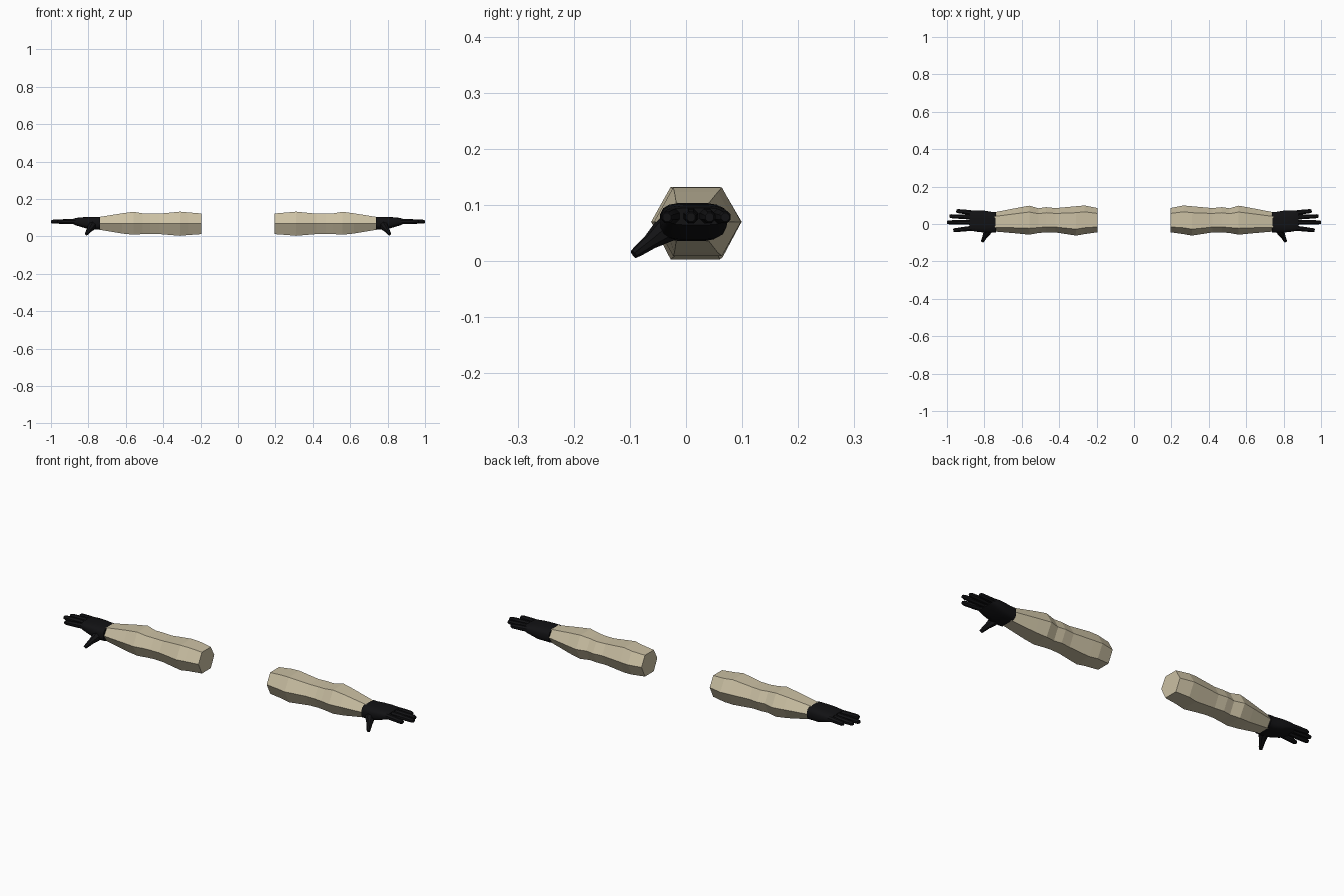
import bpy, bmesh, math
from mathutils import Vector

if "Cube" in bpy.data.objects:
    bpy.data.objects.remove(bpy.data.objects["Cube"])


def material(name, colour):
    m = bpy.data.materials.new(name)
    m.diffuse_color = (*colour, 1)
    m.use_nodes = True
    m.node_tree.nodes["Principled BSDF"].inputs["Base Color"].default_value = m.diffuse_color
    return m


CLOTH = material("beige cloth", (0.60, 0.53, 0.37))
GLOVE = material("black glove", (0.006, 0.006, 0.007))


def loft(name, rings, mat, smooth=False):
    """Skin a list of equal-length rings and close both ends."""
    bm = bmesh.new()
    loops = [[bm.verts.new(p) for p in ring] for ring in rings]
    n = len(loops[0])
    for a, b in zip(loops, loops[1:]):
        for i in range(n):
            j = (i + 1) % n
            bm.faces.new((a[i], a[j], b[j], b[i]))
    bm.faces.new(loops[0])
    bm.faces.new(loops[-1])
    bmesh.ops.recalc_face_normals(bm, faces=bm.faces)
    mesh = bpy.data.meshes.new(name)
    bm.to_mesh(mesh)
    bm.free()
    ob = bpy.data.objects.new(name, mesh)
    mesh.materials.append(mat)
    bpy.context.collection.objects.link(ob)
    if smooth:
        bpy.ops.object.select_all(action='DESELECT')
        ob.select_set(True)
        bpy.context.view_layer.objects.active = ob
        bpy.ops.object.shade_smooth_by_angle(angle=math.radians(40))
    return ob


def hexagon(x, y0, y1, z0, z1):
    a, b = y0 + 0.22 * (y1 - y0), y1 - 0.22 * (y1 - y0)
    return [(x, y0, 0.07), (x, a, z1), (x, b, z1), (x, y1, 0.07), (x, b, z0), (x, a, z0)]


def rounded(x, y0, y1, z0, z1, n=16, power=0.6):
    """Rounded box section across the arm."""
    pts = []
    for i in range(n):
        t = 2 * math.pi * (i + 0.5) / n
        c, s = math.cos(t), math.sin(t)
        pts.append((x, (y0 + y1) / 2 + (y1 - y0) / 2 * math.copysign(abs(c) ** power, c),
                    (z0 + z1) / 2 + (z1 - z0) / 2 * math.copysign(abs(s) ** power, s)))
    return pts


def tube(points, radii, n=8):
    """Rings square to a path."""
    pts = [Vector(p) for p in points]
    axis = (pts[-1] - pts[0]).normalized()
    u = axis.cross(Vector((0, 0, 1))).normalized()
    v = u.cross(axis)
    return [[p + r * (u * math.cos(a) + v * math.sin(a))
             for a in (2 * math.pi * (i + 0.5) / n for i in range(n))]
            for p, r in zip(pts, radii)]


# x, front edge, back edge, bottom, top
SLEEVE = [(0.195, -0.044, 0.085, 0.012, 0.122), (0.265, -0.054, 0.099, 0.007, 0.128),
          (0.31, -0.062, 0.095, 0.003, 0.132), (0.42, -0.045, 0.085, 0.012, 0.121),
          (0.47, -0.045, 0.090, 0.013, 0.121), (0.51, -0.048, 0.084, 0.012, 0.123),
          (0.56, -0.057, 0.098, 0.009, 0.131), (0.62, -0.051, 0.087, 0.015, 0.123),
          (0.745, -0.040, 0.063, 0.036, 0.103)]
PALM = [(0.738, -0.046, 0.066, 0.035, 0.104), (0.765, -0.047, 0.066, 0.035, 0.104),
        (0.80, -0.046, 0.072, 0.038, 0.104), (0.835, -0.043, 0.074, 0.049, 0.102),
        (0.865, -0.038, 0.073, 0.058, 0.099), (0.88, -0.034, 0.070, 0.064, 0.095)]
# base y, tip y, tip x
FINGERS = {"index_finger": (-0.021, -0.034, 0.966), "middle_finger": (0.009, 0.009, 1.0),
           "ring_finger": (0.036, 0.042, 0.986), "little_finger": (0.058, 0.070, 0.950)}
THUMB = [(0.775, -0.018, 0.066), (0.785, -0.045, 0.049), (0.796, -0.064, 0.034),
         (0.806, -0.084, 0.019), (0.811, -0.093, 0.012)]

for side, s in (("right", 1), ("left", -1)):
    def flip(rings):
        return [[(s * p[0], p[1], p[2]) for p in ring] for ring in rings]

    # Sleeve and gloved palm
    loft(side + "_sleeve", flip([hexagon(*r) for r in SLEEVE]), CLOTH)
    loft(side + "_palm", flip([rounded(*r) for r in PALM]), GLOVE, True)

    # Fingers
    for name, (y0, y1, x1) in FINGERS.items():
        path = [(0.85 + (x1 - 0.85) * t, y0 + (y1 - y0) * t, 0.081 - 0.003 * t)
                for t in (0, 0.5, 0.92, 1)]
        loft(side + "_" + name, flip(tube(path, (0.0145, 0.0135, 0.0115, 0.008))), GLOVE, True)

    # Thumb
    loft(side + "_thumb", flip(tube(THUMB, (0.027, 0.021, 0.014, 0.0105, 0.008))), GLOVE, True)
